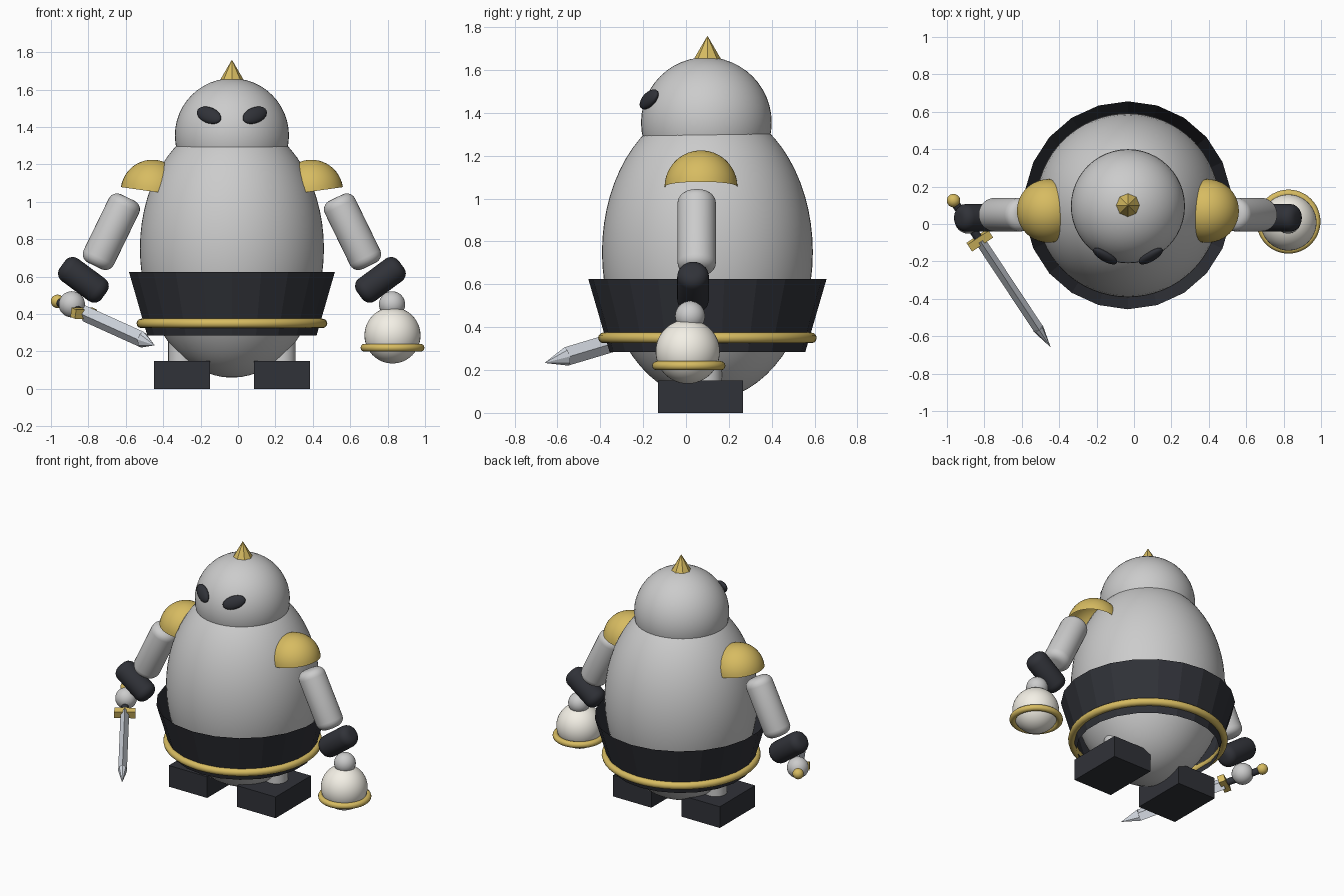
import bpy, bmesh
from math import radians
from mathutils import Vector, Matrix

if "Cube" in bpy.data.objects:
    bpy.data.objects.remove(bpy.data.objects["Cube"])

CX, CY = -0.0325, 0.10   # body axis


def material(name, rgb):
    m = bpy.data.materials.new(name)
    m.diffuse_color = (*rgb, 1)
    m.use_nodes = True
    m.node_tree.nodes["Principled BSDF"].inputs["Base Color"].default_value = m.diffuse_color
    return m


BLACK = material("black", (0.03, 0.032, 0.04))
GOLD = material("gold", (0.68, 0.50, 0.12))
CREAM = material("cream", (0.90, 0.87, 0.79))
STEEL = material("steel", (0.66, 0.70, 0.76))


def finish(name, mat=None, scale=(1, 1, 1), smooth=True):
    o = bpy.context.object
    o.name = o.data.name = name
    o.scale = scale
    if mat:
        o.data.materials.append(mat)
    if smooth:
        bpy.ops.object.shade_smooth_by_angle(angle=radians(35))
    return o


def ball(name, loc, scale, mat=None, seg=40, rings=24):
    bpy.ops.mesh.primitive_uv_sphere_add(segments=seg, ring_count=rings, radius=1, location=loc)
    return finish(name, mat, scale)


def ring(name, loc, major, minor, mat):
    bpy.ops.mesh.primitive_torus_add(location=loc, major_radius=major, minor_radius=minor,
                                     major_segments=48, minor_segments=12)
    return finish(name, mat)


def box(name, loc, size, mat):
    bpy.ops.mesh.primitive_cube_add(size=1, location=loc)
    return finish(name, mat, size, False)


def cone(name, loc, r1, r2, depth, n, mat=None, rot=(0, 0, 0), smooth=False, cap='NGON'):
    bpy.ops.mesh.primitive_cone_add(vertices=n, radius1=r1, radius2=r2, depth=depth,
                                    location=loc, rotation=rot, end_fill_type=cap)
    return finish(name, mat, smooth=smooth)


def limb(name, loc, r, half, tilt, mat=None):
    o = cone(name, loc, r, r, 2 * half, 32, mat, (0, tilt, 0))
    b = o.modifiers.new("round_ends", 'BEVEL')
    b.width, b.segments, b.limit_method = 0.05, 5, 'ANGLE'
    b.angle_limit = radians(60)
    bpy.ops.object.modifier_apply(modifier=b.name)
    bpy.ops.object.shade_smooth_by_angle(angle=radians(35))
    return o


# Body, head and spike
ball("body", (CX, CY, 0.75), (0.492, 0.492, 0.69), seg=64, rings=32)
ball("head", (CX, 0.095, 1.355), (0.305, 0.305, 0.305), seg=48, rings=24)
cone("head_spike", (CX, CY, 1.70), 0.07, 0, 0.12, 8, GOLD)

# Open flared skirt with its gold ring
cone("skirt", (CX, CY, 0.455), 0.457, 0.556, 0.34, 22, BLACK, cap='NOTHING')
ring("skirt_ring", (CX, CY, 0.35), 0.485, 0.025, GOLD)

for s, side in ((-1, "left"), (1, "right")):
    def at(dx, y, z):
        return (CX + s * dx, y, z)

    # Eye: flattened ball lying on the head, slanted down to the middle
    n = Vector((s * 0.1225, -0.27, 0.108)).normalized()
    u = Vector((s * 0.906, 0.38, 0.42))
    u = (u - u.dot(n) * n).normalized()
    eye = ball(side + "_eye", (0, 0, 0), (1, 1, 1), BLACK, 24, 12)
    rot = Matrix((u, n.cross(u), n)).transposed().to_4x4()
    eye.matrix_world = (Matrix.Translation(at(0.1225, -0.172, 1.463)) @ rot
                        @ Matrix.Diagonal((0.077, 0.043, 0.025, 1)))

    # Shoulder pad: open half shell
    pad = ball(side + "_shoulder_pad", at(0.425, 0.07, 1.055), (0.17, 0.17, 0.17), GOLD)
    pad.rotation_euler = (0, -s * radians(8), 0)
    bm = bmesh.new()
    bm.from_mesh(pad.data)
    bmesh.ops.delete(bm, geom=[v for v in bm.verts if v.co.z < -0.01], context='VERTS')
    bm.to_mesh(pad.data)
    bm.free()

    # Arm, forearm and hand
    limb(side + "_upper_arm", at(0.645, 0.05, 0.84), 0.09, 0.203, -s * radians(26))
    limb(side + "_forearm", at(0.794, 0.033, 0.583), 0.074, 0.139, s * radians(53.5), BLACK)
    ball(side + "_hand", at(0.856, 0.019, 0.452), (0.07, 0.07, 0.07), seg=32, rings=16)

    # Leg and foot
    cone(side + "_leg", at(0.2675, 0.095, 0.27), 0.073, 0.073, 0.3, 32, smooth=True)
    box(side + "_foot", at(0.2675, 0.0675, 0.075), (0.30, 0.395, 0.15), BLACK)

# Bell in one hand
ball("bell", (0.826, 0.008, 0.286), (0.15, 0.15, 0.15), CREAM)
ring("bell_ring", (0.826, 0.013, 0.22), 0.15, 0.021, GOLD)

# Sword in the other hand, built along the line from pommel to tip
start, tip = Vector((-0.965, 0.125, 0.468)), Vector((-0.445, -0.66, 0.233))
d = (tip - start).normalized()
length = (tip - start).length
u = Vector((0, 0, 1)).cross(d).normalized()
frame = Matrix.Translation(start) @ Matrix((u, d.cross(u), d)).transposed().to_4x4()


def along(o, t, scale=(1, 1, 1)):
    o.matrix_world = frame @ Matrix.Translation((0, 0, t)) @ Matrix.Diagonal((*scale, 1))


along(ball("sword_pommel", (0, 0, 0), (1, 1, 1), GOLD, 24, 12), 0, (0.036,) * 3)
along(cone("sword_grip", (0, 0, 0), 0.023, 0.023, 0.25, 16, BLACK, smooth=True), 0.135)
along(box("sword_guard", (0, 0, 0), (1, 1, 1), GOLD), 0.262, (0.135, 0.05, 0.045))
along(cone("sword_blade", (0, 0, 0), 1, 1, 1, 4, STEEL), 0.555, (0.028, 0.044, 0.58))
along(cone("sword_tip", (0, 0, 0), 1, 0, 1, 8, STEEL), (0.845 + length) / 2,
      (0.030, 0.044, length - 0.845))
